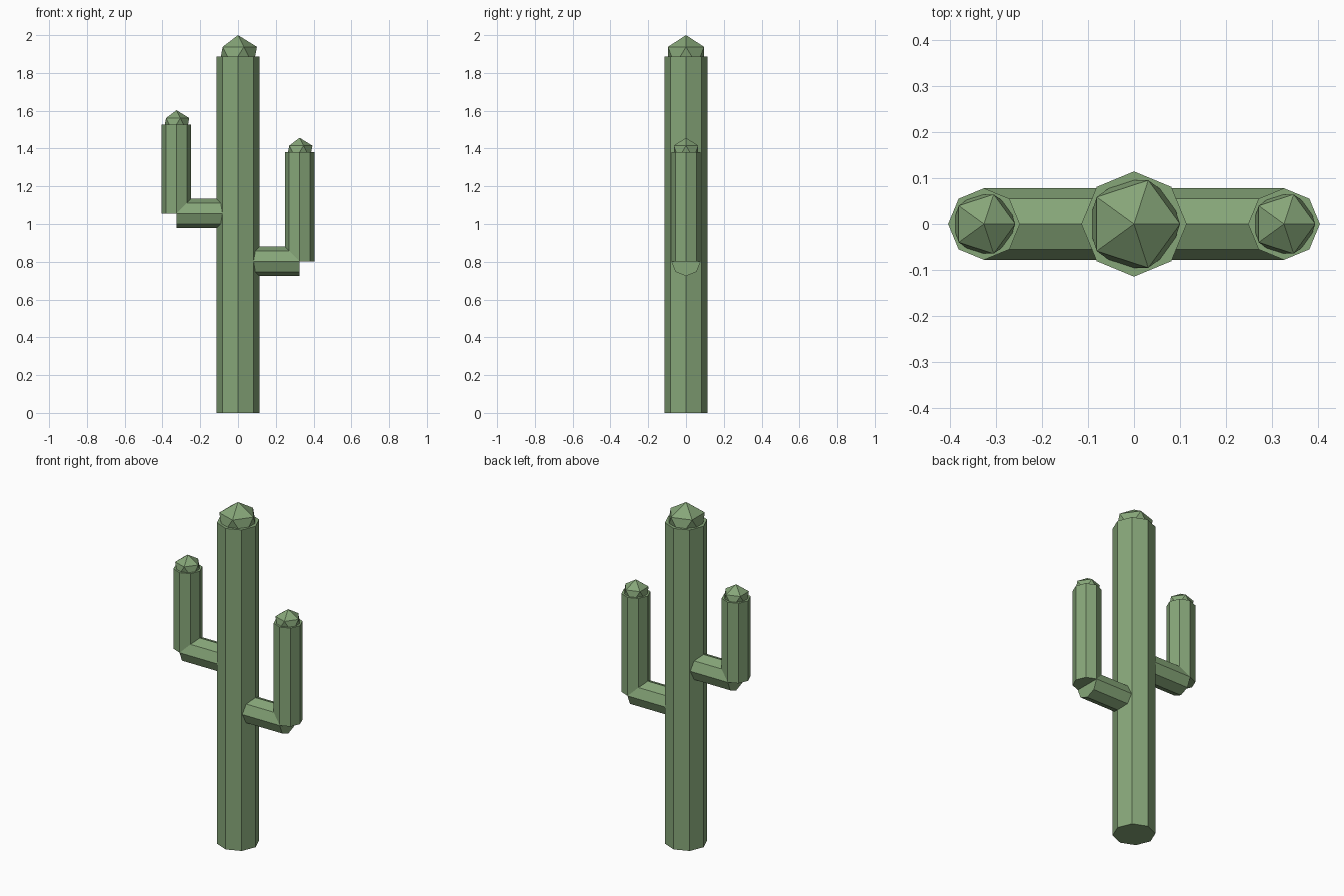
import bpy
from mathutils import Vector

if "Cube" in bpy.data.objects:
    bpy.data.objects.remove(bpy.data.objects["Cube"])

green = bpy.data.materials.new("cactus_green")
green.diffuse_color = (0.24, 0.38, 0.19, 1)
green.use_nodes = True
green.node_tree.nodes["Principled BSDF"].inputs["Base Color"].default_value = green.diffuse_color


def finish(name):
    ob = bpy.context.object
    ob.name = name
    ob.data.materials.append(green)


def stem(name, start, end, radius):
    """Eight-sided closed cylinder between two points."""
    a, b = Vector(start), Vector(end)
    axis = b - a
    bpy.ops.mesh.primitive_cylinder_add(
        vertices=8, radius=radius, depth=axis.length, location=(a + b) / 2,
        rotation=axis.to_track_quat('Z', 'Y').to_euler())
    finish(name)


def tip(name, location, radius):
    """Faceted dome on the end of a stem."""
    bpy.ops.mesh.primitive_ico_sphere_add(subdivisions=1, radius=radius, location=location)
    finish(name)


# Trunk
TRUNK_TOP = 1.888
stem("trunk", (0, 0, 0), (0, 0, TRUNK_TOP), 0.1145)
tip("trunk_tip", (0, 0, TRUNK_TOP), 0.112)

# Arms: a horizontal branch and an upright stem with its tip
ARM_R = 0.078
for side, x, low, top in (("left", -0.326, 1.056, 1.527),
                          ("right", 0.326, 0.802, 1.381)):
    stem(side + "_branch", (0, 0, low), (x, 0, low), ARM_R)
    stem(side + "_arm", (x, 0, low), (x, 0, top), ARM_R)
    tip(side + "_arm_tip", (x, 0, top), 0.076)
